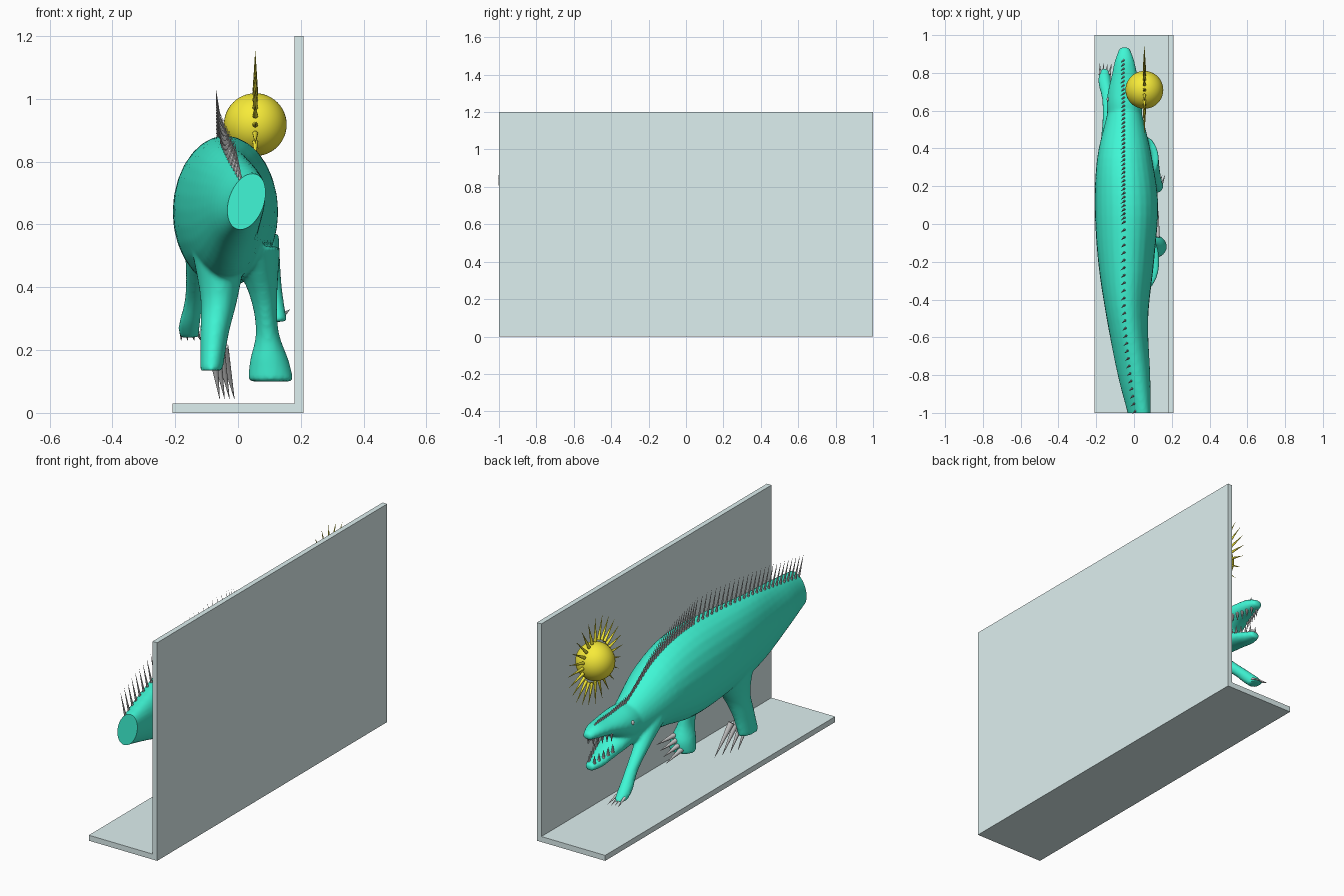
import bpy, bmesh, math
from mathutils import Vector
from mathutils.bvhtree import BVHTree

if "Cube" in bpy.data.objects:
    bpy.data.objects.remove(bpy.data.objects["Cube"])


def material(name, rgb):
    m = bpy.data.materials.new(name)
    m.diffuse_color = (*rgb, 1)
    m.use_nodes = True
    m.node_tree.nodes["Principled BSDF"].inputs["Base Color"].default_value = m.diffuse_color
    return m


GREEN = material("green", (0.05, 0.93, 0.67))
YELLOW = material("yellow", (0.93, 0.83, 0.04))
PALE = material("pale_teal", (0.73, 0.87, 0.87))


def make(name, bm, mat=None, smooth=None):
    bmesh.ops.recalc_face_normals(bm, faces=bm.faces)
    me = bpy.data.meshes.new(name)
    bm.to_mesh(me)
    bm.free()
    ob = bpy.data.objects.new(name, me)
    bpy.context.collection.objects.link(ob)
    if mat:
        me.materials.append(mat)
    if smooth:
        me.shade_smooth()
        me.set_sharp_from_angle(angle=math.radians(smooth))
    return ob


def box(name, lo, hi):
    bm = bmesh.new()
    bmesh.ops.create_cube(bm, size=1)
    for v in bm.verts:
        v.co = Vector([lo[i] + (v.co[i] + 0.5) * (hi[i] - lo[i]) for i in range(3)])
    return make(name, bm, PALE)


def spike(bm, base, tip, r, sides=8):
    base, tip = Vector(base), Vector(tip)
    d = tip - base
    new = bmesh.ops.create_cone(bm, cap_ends=True, segments=sides, radius1=r,
                                radius2=r * 0.04, depth=d.length)["verts"]
    rot = d.to_track_quat('Z', 'Y')
    for v in new:
        v.co = rot @ v.co + (base + tip) / 2


def tube(bm, secs, up, steps=5, n=28):
    """Smooth loft; section = x, y, z, x radius, other radius, shear; 'up' is the second ring axis."""
    secs = [tuple(s) + (0,) * (6 - len(s)) for s in secs]
    rings = []
    for i in range(len(secs) - 1):
        p = [secs[max(0, min(len(secs) - 1, i + k))] for k in (-1, 0, 1, 2)]
        for s in range(steps + (i == len(secs) - 2)):
            t = s / steps
            q = [0.5 * (2 * b + (c - a) * t + (2 * a - 5 * b + 4 * c - d) * t * t
                        + (3 * b - a - 3 * c + d) * t ** 3) for a, b, c, d in zip(*p)]
            ring = []
            for k in range(n):
                a = 2 * math.pi * k / n
                co = Vector(q[:3])
                co[up] += q[4] * math.sin(a)
                co.x += q[3] * math.cos(a) + q[5] * q[4] * math.sin(a)
                ring.append(bm.verts.new(co))
            rings.append(ring)
    for r0, r1 in zip(rings, rings[1:]):
        for k in range(n):
            bm.faces.new((r0[k], r0[(k + 1) % n], r1[(k + 1) % n], r1[k]))
    bm.faces.new(rings[0])
    bm.faces.new(rings[-1][::-1])


# L-shaped stand
box("stand_base", (-0.208, -1, 0), (0.18, 1, 0.03))
box("stand_back_wall", (0.18, -1, 0), (0.208, 1, 1.2))

# Trunk, head and jaws
bm = bmesh.new()
tube(bm, [(0.035, -1.08, 0.675, 0.055, 0.08, 0.22), (0.027, -1, 0.673, 0.058, 0.09, 0.22),
          (0, -0.8, 0.665, 0.085, 0.135, 0.1), (-0.035, -0.5, 0.645, 0.11, 0.205),
          (-0.042, -0.2, 0.645, 0.148, 0.232), (-0.04, 0.1, 0.64, 0.168, 0.238),
          (-0.05, 0.35, 0.635, 0.145, 0.185), (-0.05, 0.55, 0.585, 0.1, 0.12),
          (-0.05, 0.63, 0.57, 0.08, 0.085)], 2)
tube(bm, [(-0.05, 0.53, 0.58, 0.085, 0.09), (-0.05, 0.63, 0.58, 0.095, 0.095),
          (-0.05, 0.70, 0.597, 0.088, 0.072), (-0.05, 0.78, 0.615, 0.07, 0.047),
          (-0.05, 0.87, 0.622, 0.05, 0.036), (-0.05, 0.935, 0.615, 0.025, 0.018)], 2)
tube(bm, [(-0.05, 0.55, 0.53, 0.08, 0.07), (-0.05, 0.66, 0.51, 0.078, 0.062),
          (-0.05, 0.76, 0.475, 0.06, 0.042), (-0.05, 0.85, 0.448, 0.047, 0.03),
          (-0.05, 0.915, 0.438, 0.025, 0.018)], 2)
# Legs
tube(bm, [(-0.11, 0.4, 0.6, 0.07, 0.1), (-0.125, 0.54, 0.47, 0.042, 0.06),
          (-0.14, 0.67, 0.36, 0.03, 0.042), (-0.155, 0.75, 0.28, 0.034, 0.045),
          (-0.155, 0.79, 0.24, 0.03, 0.04)], 1)
tube(bm, [(0.05, 0.35, 0.57, 0.08, 0.12), (0.095, 0.28, 0.43, 0.042, 0.06),
          (0.118, 0.22, 0.34, 0.03, 0.04), (0.125, 0.2, 0.29, 0.032, 0.04)], 1)
tube(bm, [(-0.06, -0.3, 0.53, 0.09, 0.17), (-0.06, -0.35, 0.37, 0.06, 0.09),
          (-0.075, -0.39, 0.25, 0.045, 0.07), (-0.085, -0.42, 0.135, 0.036, 0.07)], 1)
tube(bm, [(0.05, -0.2, 0.53, 0.085, 0.16), (0.08, -0.17, 0.38, 0.045, 0.075),
          (0.093, -0.14, 0.26, 0.036, 0.055), (0.1, -0.12, 0.165, 0.062, 0.065),
          (0.105, -0.12, 0.1, 0.072, 0.06)], 1)
rough = make("creature_rough", bm)

# Fuse the tubes into one skin and cut the tail flat
m = rough.modifiers.new("fuse", 'REMESH')
m.mode, m.voxel_size = 'VOXEL', 0.009
m = rough.modifiers.new("soften", 'SMOOTH')
m.factor, m.iterations = 0.5, 5
skin = bpy.data.meshes.new_from_object(
    rough.evaluated_get(bpy.context.evaluated_depsgraph_get()))
bpy.data.objects.remove(rough)
bm = bmesh.new()
bm.from_mesh(skin)
cut = bmesh.ops.bisect_plane(bm, geom=bm.verts[:] + bm.edges[:] + bm.faces[:],
                             plane_co=(0, -1, 0), plane_no=(0, -1, 0), clear_outer=True)
bmesh.ops.edgeloop_fill(bm, edges=[e for e in cut["geom_cut"]
                                   if isinstance(e, bmesh.types.BMEdge)])
tree = BVHTree.FromBMesh(bm)
make("creature_body", bm, GREEN, 50)


# Row of spines along the back, dense in front and sparse on the tail
bm = bmesh.new()
ys = [0.87 - 0.022 * i for i in range(40)] + [-0.03 - 0.04 * i for i in range(25)]
for y in ys:
    x = -0.05 if y > -0.4 else -0.05 + 0.06 * ((-y - 0.4) / 0.6) ** 1.5
    hit = tree.ray_cast(Vector((x, y, 2)), Vector((0, 0, -1)))[0]
    if hit:
        h = 0.035 + 0.115 * max(0, min(1, (0.75 - y) / 0.75))
        h -= 0.03 * max(0, -y)
        spike(bm, hit - Vector((0, 0, 0.01)), hit + Vector((-0.02, -0.015, h)), 0.0065, 6)
make("back_spines", bm, smooth=40)

# Claws: base, tip, spread direction, number, radius
bm = bmesh.new()
for base, tip, spread, n, r in [
        ((-0.155, 0.79, 0.26), (-0.15, 0.85, 0.23), (0.016, 0, 0), 4, 0.008),
        ((0.13, 0.2, 0.31), (0.15, 0.26, 0.33), (0.012, 0, 0), 3, 0.008),
        ((-0.065, -0.38, 0.21), (-0.035, -0.3, 0.045), (0.012, 0.035, 0), 4, 0.017),
        ((0.1, -0.07, 0.16), (0.1, 0.07, 0.15), (0.015, 0, 0.022), 4, 0.014)]:
    for i in range(n):
        off = Vector(spread) * (i - (n - 1) / 2)
        spike(bm, Vector(base) + off, Vector(tip) + off * 1.3, r, 12)
make("claws", bm, smooth=40)

# Teeth on both jaws
bm = bmesh.new()
for s in (-1, 1):
    for i in range(5):
        t = i / 4
        y = 0.79 + 0.11 * t
        x = -0.05 + s * (0.05 - 0.034 * t)
        spike(bm, (x, y, 0.595 + 0.01 * t), (x, y, 0.545 + 0.01 * t), 0.009)
        spike(bm, (x, y - 0.01, 0.485 - 0.035 * t), (x, y - 0.01, 0.53 - 0.03 * t), 0.009)
make("teeth", bm, smooth=40)

# Eyes
bm = bmesh.new()
for s in (-1, 1):
    new = bmesh.ops.create_uvsphere(bm, u_segments=16, v_segments=10, radius=0.013)["verts"]
    bmesh.ops.translate(bm, verts=new, vec=(-0.05 + s * 0.082, 0.66, 0.61))
make("eyes", bm, smooth=60)

# Sun ball with a ring of rays
centre = Vector((0.055, 0.71, 0.918))
bm = bmesh.new()
bmesh.ops.create_uvsphere(bm, u_segments=48, v_segments=24, radius=0.1)
bmesh.ops.translate(bm, verts=bm.verts, vec=centre)
make("sun_ball", bm, YELLOW, 60)
bm = bmesh.new()
for i in range(24):
    a = 2 * math.pi * i / 24
    d = Vector((0, math.cos(a), math.sin(a)))
    spike(bm, centre + d * 0.11, centre + d * 0.235, 0.009, 10)
make("sun_rays", bm, YELLOW, 40)
